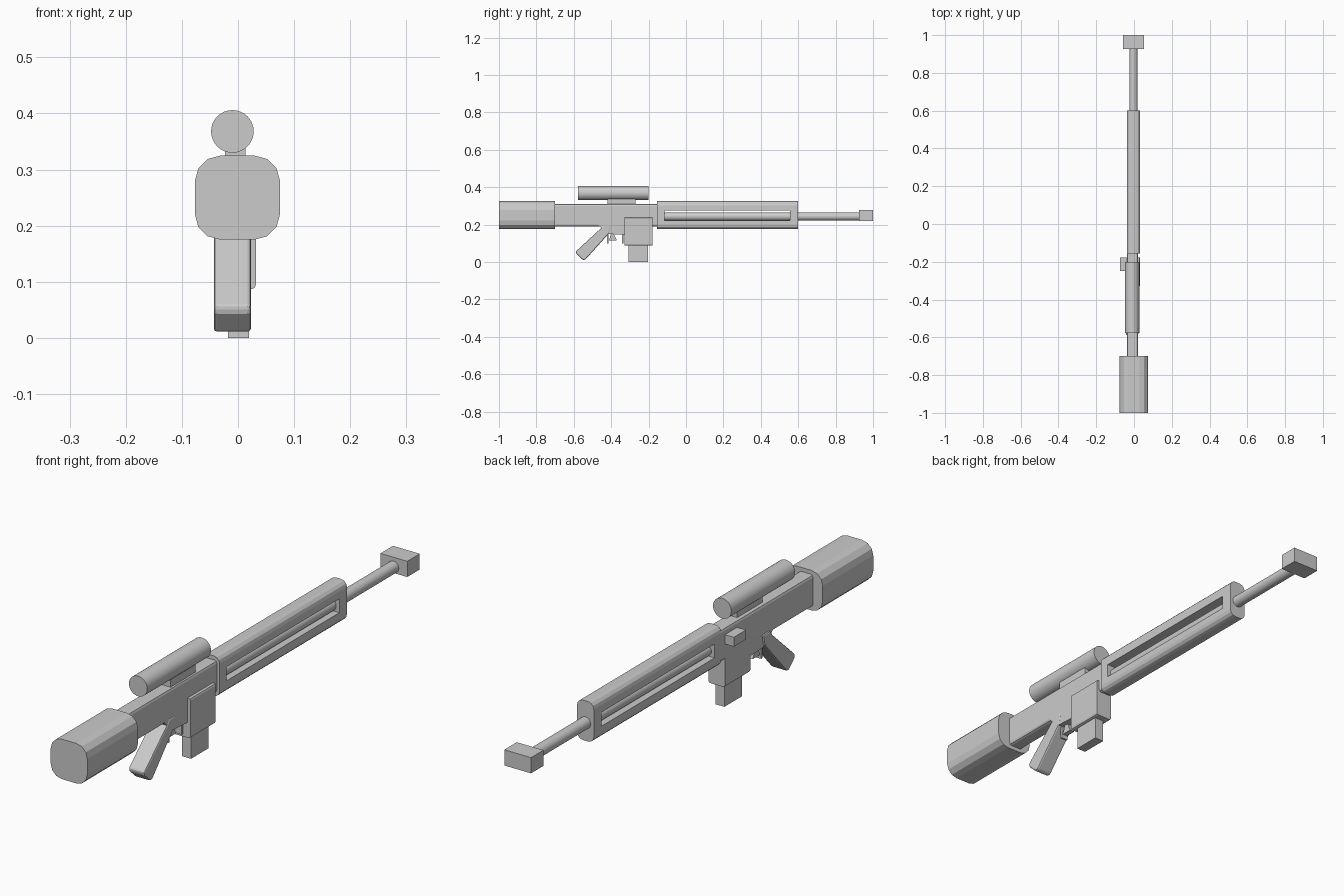
import bpy, bmesh, math
from mathutils import Matrix, Vector

if "Cube" in bpy.data.objects:
    bpy.data.objects.remove(bpy.data.objects["Cube"])


def finish(bm, name):
    bmesh.ops.recalc_face_normals(bm, faces=bm.faces)
    mesh = bpy.data.meshes.new(name)
    bm.to_mesh(mesh)
    bm.free()
    ob = bpy.data.objects.new(name, mesh)
    bpy.context.collection.objects.link(ob)
    return ob


def box(name, x, y, z, bevel=0, seg=1, axis=1):
    """Box from (min, max) ranges; edges along the given axis may be rounded."""
    bm = bmesh.new()
    bmesh.ops.create_cube(bm, size=1)
    for v in bm.verts:
        v.co = Vector([(r[0] + r[1]) / 2 + c * (r[1] - r[0])
                       for r, c in zip((x, y, z), v.co)])
    if bevel:
        edges = [e for e in bm.edges
                 if abs((e.verts[0].co - e.verts[1].co).normalized()[axis]) > 0.9]
        bmesh.ops.bevel(bm, geom=edges, offset=bevel, segments=seg,
                        profile=0.5, affect='EDGES')
    return finish(bm, name)


def tube(name, x, z, r, y, sides=32):
    """Capped cylinder along y."""
    bm = bmesh.new()
    m = Matrix.Translation((x, (y[0] + y[1]) / 2, z)) @ Matrix.Rotation(math.pi / 2, 4, 'X')
    bmesh.ops.create_cone(bm, cap_ends=True, segments=sides, radius1=r, radius2=r,
                          depth=y[1] - y[0], matrix=m)
    ob = finish(bm, name)
    bpy.context.view_layer.objects.active = ob
    ob.select_set(True)
    bpy.ops.object.shade_smooth_by_angle(angle=math.radians(35))
    ob.select_set(False)
    return ob


def profile(name, pts, x):
    """Side outline (y, z) extruded across x."""
    bm = bmesh.new()
    face = bm.faces.new([bm.verts.new((x[0], py, pz)) for py, pz in pts])
    out = bmesh.ops.extrude_face_region(bm, geom=[face])
    bmesh.ops.translate(bm, vec=(x[1] - x[0], 0, 0),
                        verts=[g for g in out['geom'] if isinstance(g, bmesh.types.BMVert)])
    return finish(bm, name)


# stock and receiver
box("stock", (-0.077, 0.075), (-1, -0.7), (0.175, 0.325), 0.046, 3)
box("receiver", (-0.037, 0.021), (-0.71, -0.14), (0.19, 0.31), 0.01, 2)

# handguard with a long slot cut through both sides
guard = box("handguard", (-0.038, 0.032), (-0.155, 0.6), (0.175, 0.325), 0.024, 3)
slot = box("slot_cutter", (-0.2, 0.2), (-0.115, 0.555), (0.222, 0.274))
slot.hide_render = True
slot.hide_set(True)
cut = guard.modifiers.new("slot", 'BOOLEAN')
cut.object = slot
cut.operation = 'DIFFERENCE'
cut.solver = 'EXACT'

# barrel and muzzle block
tube("barrel", -0.003, 0.243, 0.022, (-0.13, 0.94))
box("muzzle_block", (-0.057, 0.054), (0.926, 1), (0.22, 0.279))

# scope and mount
tube("scope", -0.01, 0.368, 0.038, (-0.578, -0.2))
box("scope_mount", (-0.023, 0.013), (-0.42, -0.27), (0.3, 0.345))

# magazine, its housing and the side handle
box("magazine_housing", (-0.037, 0.032), (-0.328, -0.178), (0.087, 0.237), 0.008, 2)
box("magazine", (-0.018, 0.02), (-0.307, -0.202), (0, 0.1))
box("side_handle", (-0.074, -0.03), (-0.25, -0.178), (0.25, 0.285))

# lower receiver and slanted grip
profile("lower_receiver", [(-0.47, 0.2), (-0.425, 0.15), (-0.32, 0.145), (-0.32, 0.235), (-0.42, 0.235)],
        (-0.035, 0.021))
grip = profile("grip", [(-0.589, 0.056), (-0.455, 0.18), (-0.44, 0.2), (-0.40, 0.2), (-0.408, 0.157),
                        (-0.537, 0.013), (-0.55, 0.01), (-0.585, 0.043)], (-0.043, 0.023))
bev = grip.modifiers.new("soft_edges", 'BEVEL')
bev.width = 0.006
bev.segments = 2

# trigger and guard posts
profile("trigger", [(-0.412, 0.115), (-0.37, 0.115), (-0.388, 0.155), (-0.4, 0.155)], (-0.018, 0.002))
for name, y in (("rear_guard_post", -0.418), ("front_guard_post", -0.338)):
    box(name, (-0.022, 0.006), (y - 0.004, y + 0.004), (0.1, 0.16))
